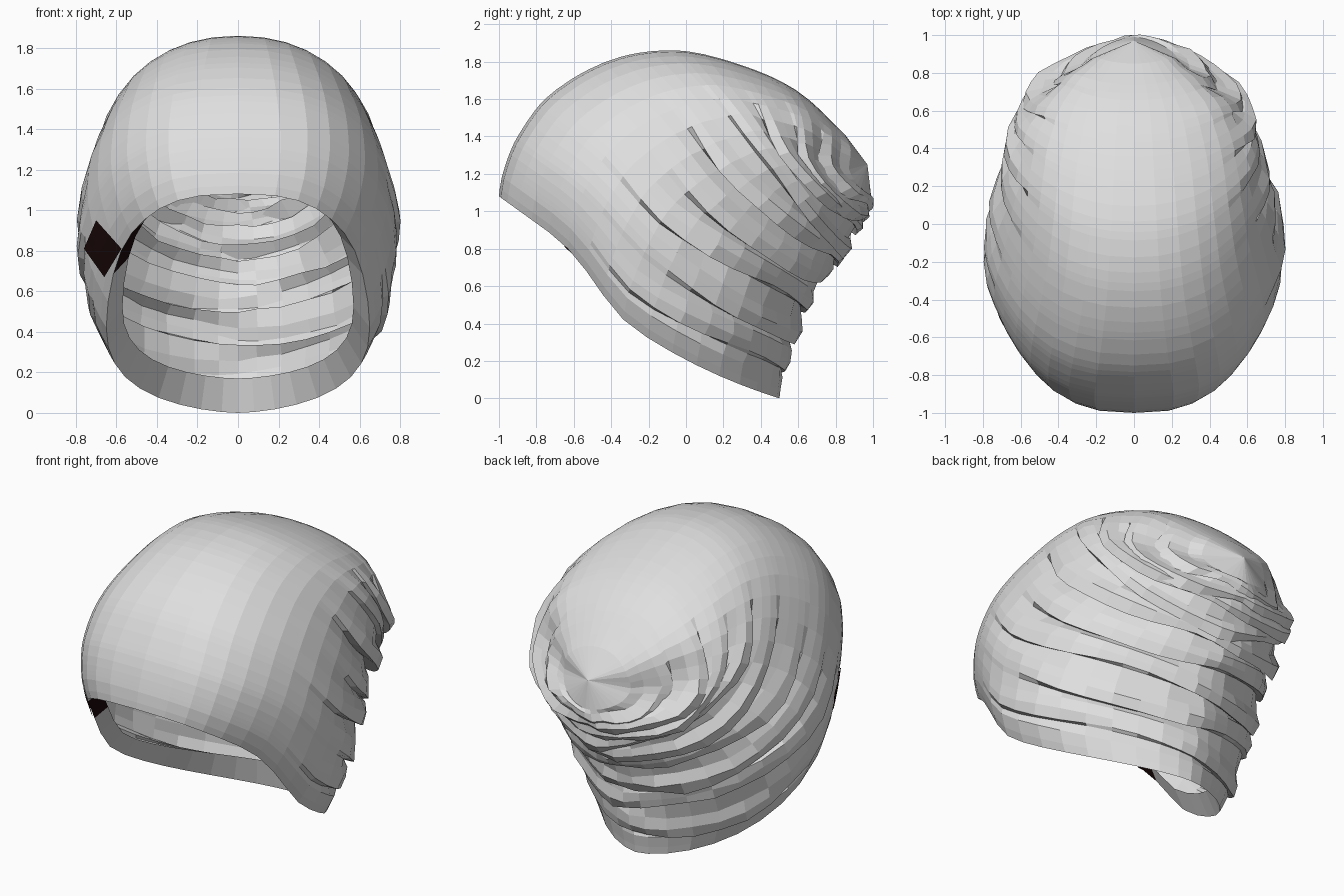
import bpy, bmesh, math, random
from mathutils import Vector
from mathutils.bvhtree import BVHTree

random.seed(4)
if "Cube" in bpy.data.objects:
    bpy.data.objects.remove(bpy.data.objects["Cube"], do_unlink=True)

SEGMENTS = 36
FOLDS = 9


def material(name, colour):
    mat = bpy.data.materials.new(name)
    mat.use_nodes = True
    mat.diffuse_color = colour
    mat.node_tree.nodes["Principled BSDF"].inputs["Base Color"].default_value = colour
    return mat


def make_object(name, bm, *mats):
    mesh = bpy.data.meshes.new(name)
    bm.to_mesh(mesh)
    for mat in mats:
        mesh.materials.append(mat)
    obj = bpy.data.objects.new(name, mesh)
    bpy.context.collection.objects.link(obj)
    return obj


def smoothstep(lo, hi, v):
    v = min(1, max(0, (v - lo) / (hi - lo)))
    return v * v * (3 - 2 * v)


# Tilted sections: front y, front z, back y, back z, half width, sag of sides, front roundness
SECTIONS = [
    (-1.0, 1.08, .50, .00, .65, .14, .72),
    (-.98, 1.20, .52, .13, .72, .13, .72),
    (-.90, 1.40, .59, .36, .78, .10, .75),
    (-.72, 1.63, .67, .55, .77, .08, .82),
    (-.40, 1.81, .78, .70, .70, .05, .9),
    (-.05, 1.86, .86, .82, .65, .03, .95),
    (.30, 1.78, .92, .92, .60, .04, 1),
    (.60, 1.64, .96, 1.00, .48, .07, 1),
    (.85, 1.41, .99, 1.08, .23, .05, 1),
]
HEM = (-.95, 1.12, .47, .17, .57, .14, .72)


def section_at(t):
    """Catmull-Rom blend of the sections."""
    last = len(SECTIONS) - 1
    i = min(int(t), last - 1)
    u = t - i
    p = [SECTIONS[min(last, max(0, i + k))] for k in (-1, 0, 1, 2)]
    return [b + .5 * u * (c - a + u * (2*a - 5*b + 4*c - d + u * (3*(b - c) + d - a)))
            for a, b, c, d in zip(*p)]


def ring(section, out=0, drop=0, reach=.3, phase=0, rough=0):
    """One loop of the knit; out and drop shape a fold, strongest at the back."""
    fy, fz, by, bz, width, sag, roundness = section
    centre = Vector((0, (fy + by) / 2, (fz + bz) / 2))
    half = Vector((0, (fy - by) / 2, (fz - bz) / 2))
    axis = Vector((0, half.z, -half.y)).normalized()
    points = []
    for k in range(SEGMENTS):
        a = math.tau * k / SEGMENTS
        c, s = math.cos(a), math.sin(a)
        back = (1 - c) / 2
        power = roundness + (1.2 - roundness) * back
        side = math.copysign(abs(s) ** power, s) * width
        radial = half * c + Vector((side, 0, 0))
        p = centre + radial - axis * sag * s * s * 1.1 * (1 - smoothstep(-.1, .65, c))
        weight = smoothstep(reach, reach + .5, back)
        lump = .8 + .4 * math.sin(3 * a + phase) + .2 * math.sin(7 * a + 2 * phase)
        p += radial.normalized() * weight * (out * lump + random.uniform(-rough, rough))
        p += axis * weight * (rough * 2.5 * math.sin(2 * a + phase) - drop * lump)
        points.append(p)
    return points


# Hem turned inside, rim and cuff
loops = [ring(HEM), ring(SECTIONS[0]), ring(section_at(.45)), ring(section_at(.9))]

# Gathered folds: tuck, overhanging ridge, then an easy slope to the next tuck
step = 6.9 / FOLDS
for f in range(FOLDS):
    phase = random.uniform(0, math.tau)
    size = random.uniform(.75, 1.15) * (.8 + .04 * f)
    reach = .3 - .034 * f
    for part, out, drop in ((.08, -.045, 0), (.24, .04, .04), (.45, .04, 0), (.75, .005, 0)):
        loops.append(ring(section_at(1 + (f + part) * step),
                          out * size, drop * size, reach, phase, .01))
loops.append(ring(SECTIONS[-1]))

bm = bmesh.new()
rows = [[bm.verts.new(p) for p in loop] for loop in loops]
for i, (low, high) in enumerate(zip(rows, rows[1:])):
    for k in range(SEGMENTS):
        n = (k + 1) % SEGMENTS
        face = bm.faces.new((low[k], low[n], high[n], high[k]))
        # The tag wraps over the rim onto the right side of the hem
        spot = face.calc_center_median()
        if i == 0 and spot.x < 0 and .76 < spot.z < .9:
            face.material_index = 1
# Puckered crown tip closing the last loop
tip = bm.verts.new((0, .97, 1.25))
for k in range(SEGMENTS):
    bm.faces.new((rows[-1][k], rows[-1][(k + 1) % SEGMENTS], tip))
bmesh.ops.recalc_face_normals(bm, faces=bm.faces)
surface = BVHTree.FromBMesh(bm)
grey = material("light_grey_knit", (.74, .74, .74, 1))
maroon = material("dark_maroon", (.012, .003, .003, 1))
make_object("knit_hat", bm, grey, maroon)
bm.free()

# Small dark diamond tag lying on the right front edge
top, left, bottom, right = [Vector(v) for v in
                            ((-.70, 0, .95), (-.76, 0, .81), (-.66, 0, .67), (-.575, 0, .81))]
bm = bmesh.new()
N = 4
grid = []
depth = -.6
for i in range(N + 1):
    row = []
    for j in range(N + 1):
        u, v = i / N, j / N
        p = top.lerp(left, u).lerp(right.lerp(bottom, u), v)
        hit = surface.ray_cast(Vector((p.x, -3, p.z)), Vector((0, 1, 0)))[0]
        if hit and hit.y < 0:
            depth = min(hit.y, -.36)
        row.append(bm.verts.new((p.x, depth - .012, p.z)))
    grid.append(row)
for i in range(N):
    for j in range(N):
        bm.faces.new((grid[i][j], grid[i + 1][j], grid[i + 1][j + 1], grid[i][j + 1]))
bmesh.ops.recalc_face_normals(bm, faces=bm.faces)
make_object("side_tag", bm, maroon)
bm.free()
